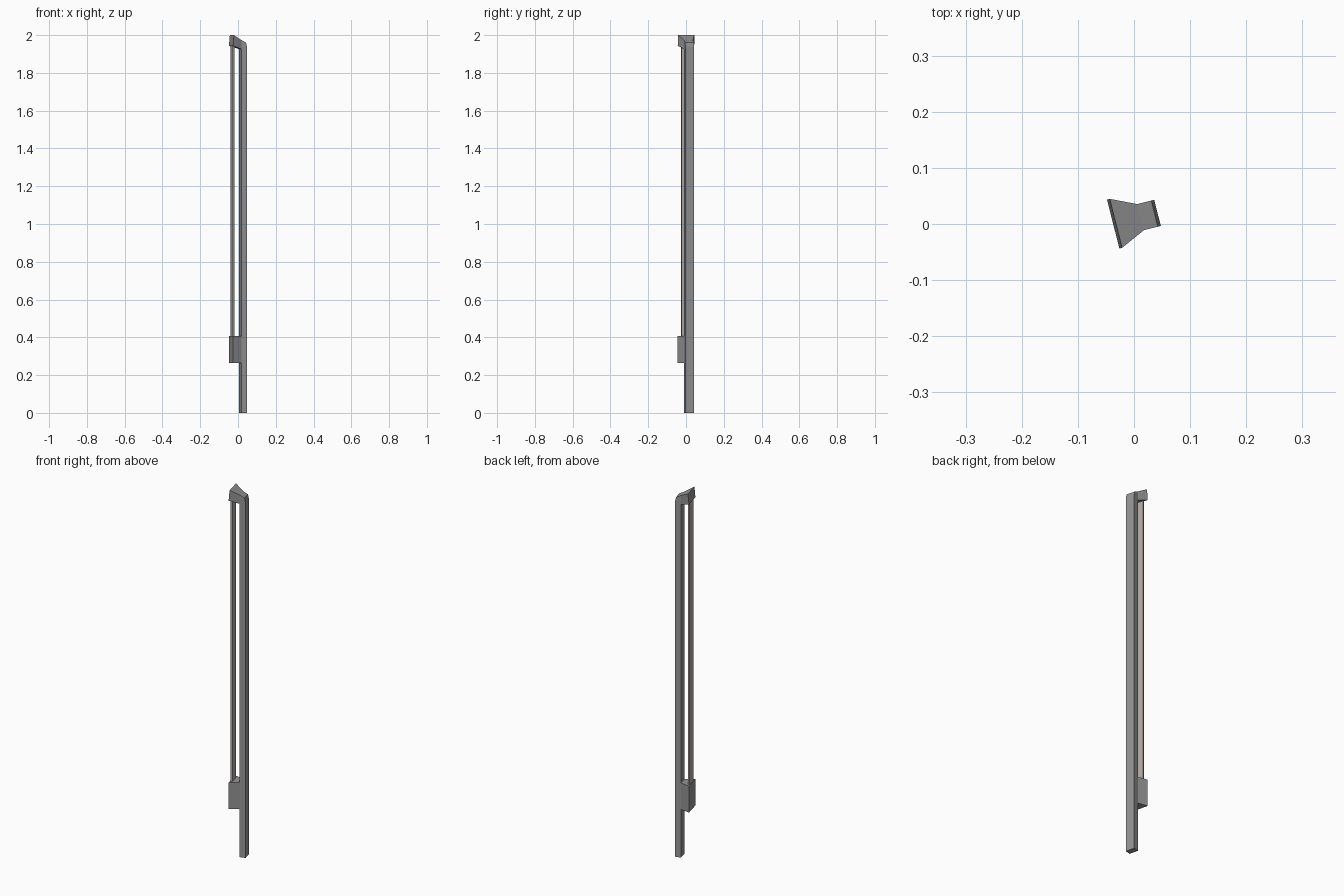
import bpy, bmesh, math
from mathutils import Matrix

if "Cube" in bpy.data.objects:
    bpy.data.objects.remove(bpy.data.objects["Cube"])

# Local frame: u runs from hair to stick, v across; everything is turned about z
TURN = Matrix.Rotation(math.radians(14.2), 4, 'Z') @ Matrix.Translation((0, 0.009, 0))


def paint(name, color):
    mat = bpy.data.materials.new(name)
    mat.diffuse_color = (*color, 1)
    mat.use_nodes = True
    mat.node_tree.nodes["Principled BSDF"].inputs["Base Color"].default_value = mat.diffuse_color
    return mat


def slab(name, profile, mat):
    """Closed (u, half_width, z) profile, mirrored across v into a solid."""
    bm = bmesh.new()
    sides = [[bm.verts.new((u, s * w, z)) for u, w, z in profile] for s in (-1, 1)]
    n = len(profile)
    bm.faces.new(sides[0])
    bm.faces.new(sides[1][::-1])
    for i in range(n):
        j = (i + 1) % n
        bm.faces.new((sides[0][i], sides[1][i], sides[1][j], sides[0][j]))
    bm.transform(TURN)
    bmesh.ops.recalc_face_normals(bm, faces=bm.faces)
    me = bpy.data.meshes.new(name)
    bm.to_mesh(me)
    bm.free()
    me.materials.append(mat)
    ob = bpy.data.objects.new(name, me)
    bpy.context.collection.objects.link(ob)
    return ob


dark = paint("dark_grey", (0.3, 0.3, 0.3))
warm = paint("warm_grey", (0.45, 0.41, 0.38))

S, H, R = 0.024, 0.045, 0.027   # half widths: stick, head/frog, hair
JOIN, OUT = 0.0145, -0.036      # u of the stick's inner face and of the hair side

# Stick with its slanted, chamfered top end
slab("bow_stick", [(JOIN, S, 0), (0.0455, S, 0), (0.0455, S, 1.936),
                   (0.0400, S, 1.961), (JOIN, S, 1.974)], dark)

# Flared head at the tip
slab("bow_head", [(JOIN, S, 1.926), (JOIN, S, 1.974),
                  (-0.031, H, 2.0), (OUT, H, 1.943)], dark)

# Flared frog near the grip
slab("bow_frog", [(JOIN, S, 0.263), (JOIN, S, 0.407),
                  (OUT, H, 0.407), (OUT, H, 0.263)], dark)

# Flat ribbon of hair between frog and head
slab("bow_hair", [(-0.033, R, 0.40), (-0.023, R, 0.40),
                  (-0.023, R, 1.945), (-0.033, R, 1.945)], warm)
